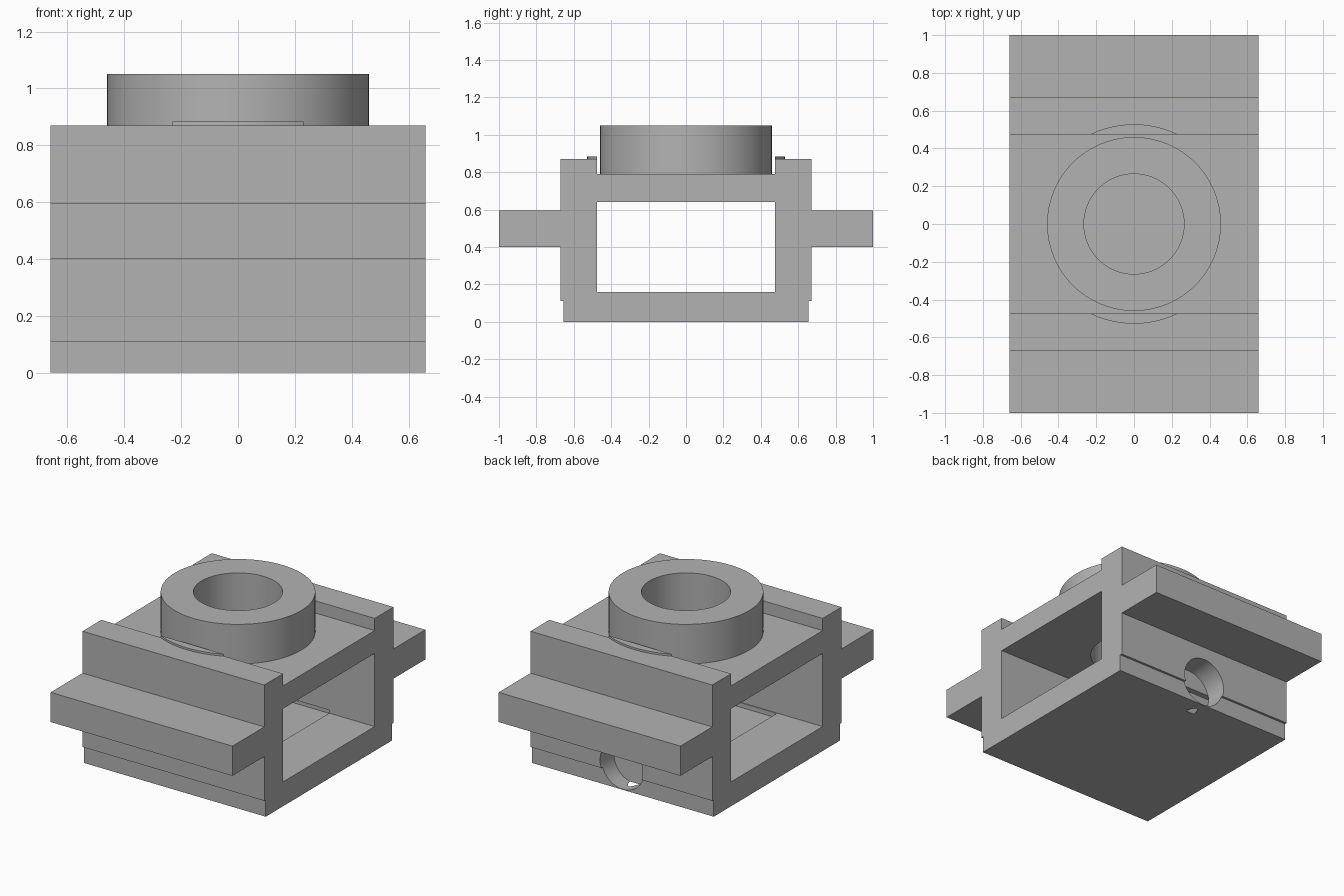
import bpy, bmesh, math
from mathutils import Matrix

cube = bpy.data.objects.get("Cube")
if cube:
    bpy.data.objects.remove(cube, do_unlink=True)

grey = bpy.data.materials.new("plain grey")
grey.use_nodes = True
colour = (0.45, 0.45, 0.45, 1)
grey.diffuse_color = colour
grey.node_tree.nodes["Principled BSDF"].inputs["Base Color"].default_value = colour
HALF = 0.66


def finish(bm, name):
    bmesh.ops.recalc_face_normals(bm, faces=bm.faces)
    mesh = bpy.data.meshes.new(name)
    bm.to_mesh(mesh)
    bm.free()
    ob = bpy.data.objects.new(name, mesh)
    mesh.materials.append(grey)
    bpy.context.collection.objects.link(ob)
    return ob


def prism(name, outline, shift):
    """Extrude a closed outline of 3D points along a vector."""
    bm = bmesh.new()
    face = bm.faces.new([bm.verts.new(p) for p in outline])
    new = bmesh.ops.extrude_face_region(bm, geom=[face])["geom"]
    bmesh.ops.translate(bm, vec=shift, verts=[v for v in new if isinstance(v, bmesh.types.BMVert)])
    return finish(bm, name)


def box(name, x0, x1, y0, y1, z0, z1):
    return prism(name, [(x0, y0, z0), (x1, y0, z0), (x1, y1, z0), (x0, y1, z0)], (0, 0, z1 - z0))


def cylinder(name, r, z0, z1):
    bm = bmesh.new()
    bmesh.ops.create_cone(bm, cap_ends=True, segments=96, radius1=r, radius2=r, depth=z1 - z0,
                          matrix=Matrix.Translation((0, 0, (z0 + z1) / 2)))
    return finish(bm, name)


def cut(ob, cutter):
    mod = ob.modifiers.new(cutter.name, "BOOLEAN")
    mod.operation = "DIFFERENCE"
    mod.solver = "EXACT"
    mod.object = cutter
    cutter.hide_render = True
    cutter.hide_viewport = True
    cutter.display_type = "WIRE"


def smooth(ob):
    bpy.ops.object.select_all(action="DESELECT")
    ob.select_set(True)
    bpy.context.view_layer.objects.active = ob
    bpy.ops.object.shade_smooth_by_angle(angle=math.radians(30))


# Body: half profile with side flange and raised lip, mirrored and extruded
half = [(0.655, 0), (0.655, 0.11), (0.67, 0.11), (0.67, 0.40), (1, 0.40),
        (1, 0.595), (0.67, 0.595), (0.67, 0.87), (0.475, 0.87), (0.475, 0.79)]
profile = half + [(-y, z) for y, z in reversed(half)]
body = prism("body", [(-HALF, y, z) for y, z in profile], (2 * HALF, 0, 0))

# Raised collar and its bore
collar = cylinder("collar", 0.46, 0.79, 1.05)
bore = cylinder("bore_cutter", 0.265, 0.5, 1.2)

# Window through the body, with a shallow slot in its floor
window = box("window_cutter", -1, 1, -0.475, 0.475, 0.16, 0.64)
slot = box("slot_cutter", -0.33, 0.33, -0.47, 0.525, 0.13, 0.18)

# Slightly sloping round hole in the back wall
hole = cylinder("back_hole_cutter", 0.155, 0, 0.3)
hole.matrix_world = (Matrix.Translation((0, 0.525, 0.151))
                     @ Matrix.Rotation(math.radians(-86.5), 4, "X"))

for cutter in (window, slot, bore, hole):
    cut(body, cutter)
cut(collar, bore)
smooth(collar)
smooth(body)

# Thin curved ledges on the two lips
angle = math.acos(0.475 / 0.528)
for name, side in (("front_ledge", -1), ("back_ledge", 1)):
    arc = [angle * (i / 8 - 1) for i in range(17)]
    prism(name, [(0.528 * math.sin(a), side * 0.528 * math.cos(a), 0.865) for a in arc], (0, 0, 0.018))
